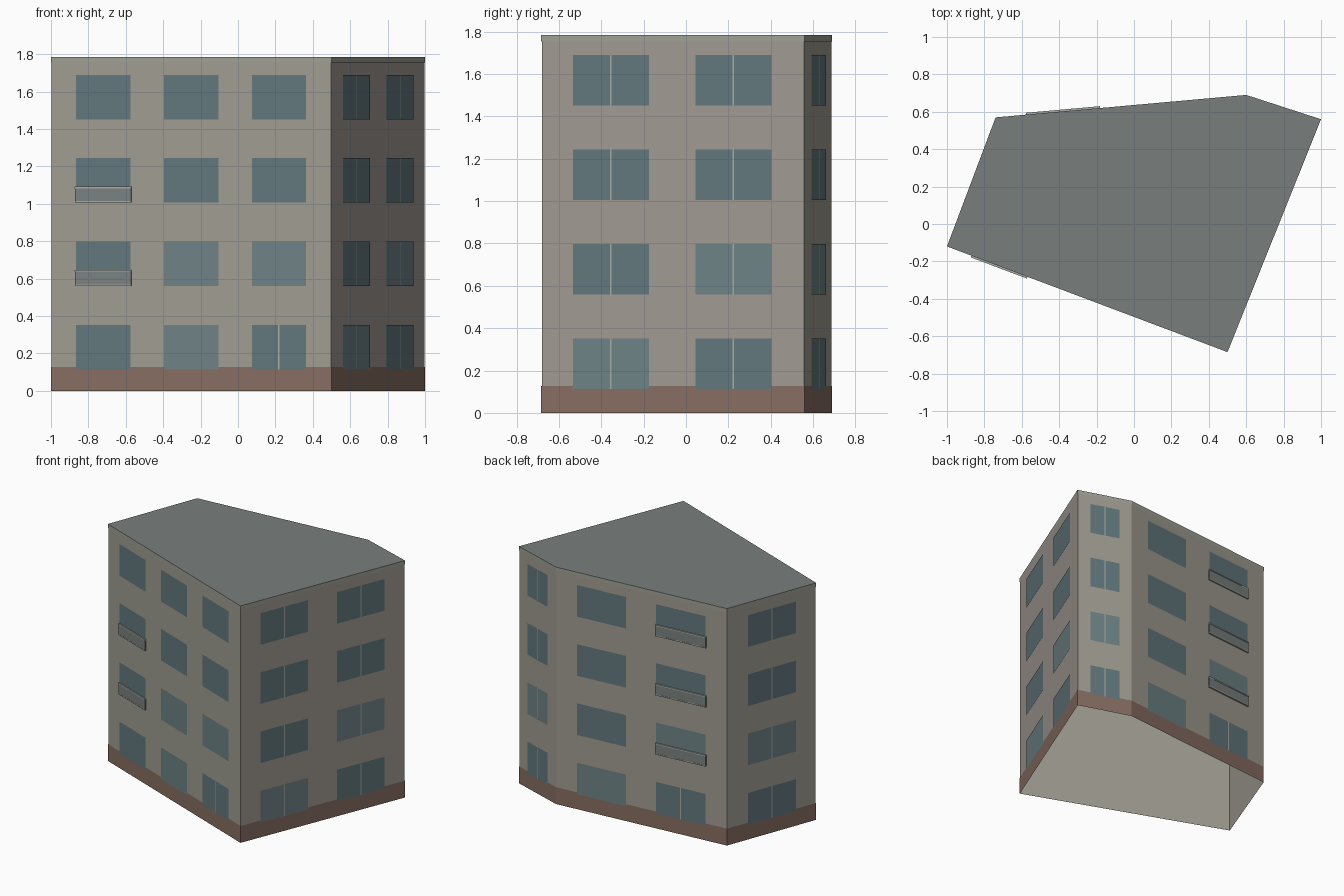
import bpy
from mathutils import Vector

if "Cube" in bpy.data.objects:
    bpy.data.objects.remove(bpy.data.objects["Cube"])

# Building footprint, counter-clockwise, starting at the left corner of the front wall
PLAN = [Vector(p) for p in ((-1, -.12), (.5, -.685), (1, .56), (.6, .69), (-.74, .57))]
HEIGHT, PLINTH, CORNICE = 1.785, .127, 1.755
FLOORS = (.113, .56, 1.006, 1.451)
WIN_H = .238


def material(name, rgb):
    m = bpy.data.materials.new(name)
    lin = [((c / 255 + .055) / 1.055) ** 2.4 for c in rgb]
    m.diffuse_color = (*lin, 1)
    m.use_nodes = True
    m.node_tree.nodes["Principled BSDF"].inputs["Base Color"].default_value = m.diffuse_color
    return m


WALL = material("wall_beige", (160, 157, 146))
PINK = material("wall_rose", (162, 155, 148))
TRIM = material("cornice_trim", (160, 161, 149))
BASE = material("plinth_brown", (135, 110, 98))
ROOF = material("roof_grey", (121, 127, 125))
GLASS = material("glass", (99, 120, 126))
PALE = material("pale_glass", (111, 131, 134))
FRAME = material("frame", (168, 172, 165))
PANEL = material("balcony_panel", (122, 130, 129))


def add(name, verts, faces, mat):
    me = bpy.data.meshes.new(name)
    me.from_pydata([tuple(v) for v in verts], [], faces)
    me.materials.append(mat)
    ob = bpy.data.objects.new(name, me)
    bpy.context.collection.objects.link(ob)
    return ob


def normal(i):
    d = (PLAN[(i + 1) % 5] - PLAN[i]).normalized()
    return Vector((d.y, -d.x))


def outline(inset):
    # Footprint moved inwards with mitred corners
    pts = []
    for i, p in enumerate(PLAN):
        a, b = normal(i - 1 if i else 4), normal(i)
        pts.append(p - (a + b) * inset / (1 + a.dot(b)))
    return pts


def ring(name, inset, z0, z1, mat):
    pts = outline(inset)
    verts = [(p.x, p.y, z) for z in (z0, z1) for p in pts]
    faces = [(i, (i + 1) % 5, (i + 1) % 5 + 5, i + 5) for i in range(5)]
    return add(name, verts, faces, mat)


def on_wall(i, t, z, out):
    p = PLAN[i].lerp(PLAN[(i + 1) % 5], t) + normal(i) * out
    return (p.x, p.y, z)


def quad(name, i, t0, t1, z0, z1, out, mat):
    verts = [on_wall(i, t, z, out) for t, z in ((t0, z0), (t1, z0), (t1, z1), (t0, z1))]
    add(name, verts, [(0, 1, 2, 3)], mat)


def slab(name, i, t0, t1, z0, z1, out, mat):
    # Thin box standing out from the wall
    verts = [on_wall(i, t, z, o) for o in (-.002, out)
             for t, z in ((t0, z0), (t1, z0), (t1, z1), (t0, z1))]
    faces = [(4, 5, 6, 7), (0, 1, 5, 4), (1, 2, 6, 5), (2, 3, 7, 6), (3, 0, 4, 7)]
    add(name, verts, faces, mat)


# Open-bottomed shell, plinth, cornice and flat roof
walls = ring("walls", .003, 0, HEIGHT, WALL)
walls.data.materials.append(PINK)
walls.data.polygons[1].material_index = 1
ring("plinth", .001, 0, PLINTH, BASE)
ring("cornice", 0, CORNICE, HEIGHT, TRIM)
add("roof", [(p.x, p.y, HEIGHT) for p in outline(0)], [tuple(range(5))], ROOF)

# Per wall: name, window columns, balconies, mullions and pale panes as (column, floor)
every = lambda n: {(c, f) for c in range(n) for f in range(4)}
LAYOUT = [
    ("front", [(.09, .284), (.403, .597), (.716, .91)], {(0, 1), (0, 2)}, {(2, 0)},
     {(1, 0), (1, 1), (2, 1)}),
    ("right", [(.122, .41), (.587, .874)], set(), every(2), {(0, 0), (1, 1)}),
    ("corner", [(.235, .77)], set(), every(1), {(0, 1)}),
    ("back", [(.123, .41), (.586, .876)], {(1, 1), (1, 2), (1, 3)}, {(1, 0)},
     {(0, 0), (1, 1)}),
    ("left", [(.235, .775)], set(), every(1), {(0, 1)}),
]

for i, (side, columns, balconies, mullions, pale) in enumerate(LAYOUT):
    length = (PLAN[(i + 1) % 5] - PLAN[i]).length
    for c, (t0, t1) in enumerate(columns):
        for f, z in enumerate(FLOORS):
            key = (c, f)
            tag = f"{side}_{c + 1}_floor_{f + 1}"
            quad("window_" + tag, i, t0, t1, z, z + WIN_H, .001,
                 PALE if key in pale else GLASS)
            if key in mullions:
                mid, half = (t0 + t1) / 2, .004 / length
                quad("mullion_" + tag, i, mid - half, mid + half, z, z + WIN_H, .003, FRAME)
            if key in balconies:
                a, b = t0 - .003, t1 + .003
                slab("balcony_sill_" + tag, i, a, b, z, z + .008, .009, FRAME)
                slab("balcony_panel_" + tag, i, a, b, z + .008, z + .077, .008, PANEL)
                slab("balcony_rail_" + tag, i, a, b, z + .077, z + .086, .010, FRAME)
